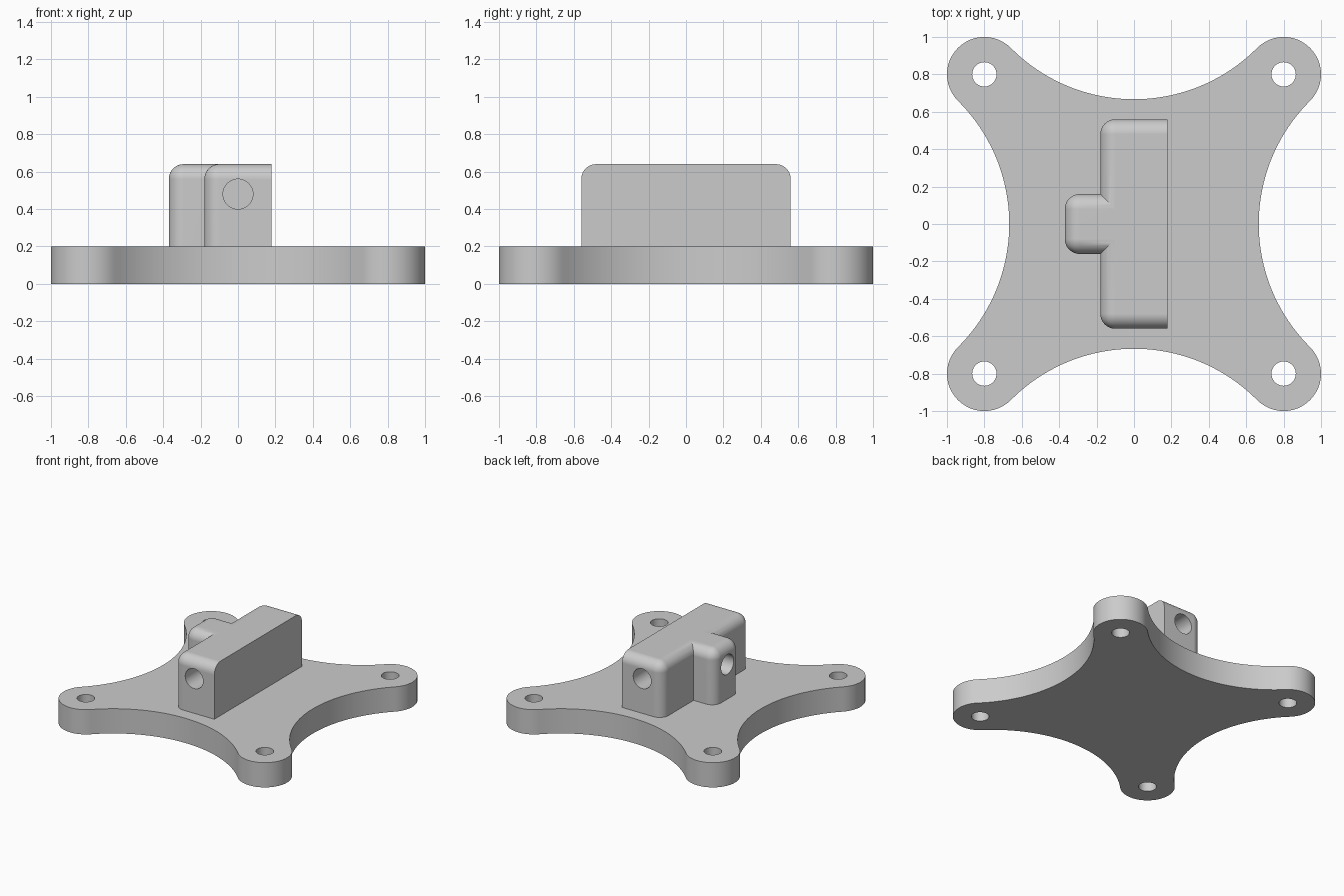
import bpy, bmesh, math
from mathutils import Matrix, Vector

if "Cube" in bpy.data.objects:
    bpy.data.objects.remove(bpy.data.objects["Cube"], do_unlink=True)

grey = bpy.data.materials.new("plain grey")
grey.use_nodes = True
colour = (0.6, 0.6, 0.6, 1)
grey.diffuse_color = colour
grey.node_tree.nodes["Principled BSDF"].inputs["Base Color"].default_value = colour


def make_object(name, bm):
    bmesh.ops.recalc_face_normals(bm, faces=bm.faces[:])
    mesh = bpy.data.meshes.new(name)
    bm.to_mesh(mesh)
    bm.free()
    mesh.materials.append(grey)
    obj = bpy.data.objects.new(name, mesh)
    bpy.context.collection.objects.link(obj)
    return obj


def rounded_block(name, x0, x1, half_y, z0, z1, radius):
    """Box rounded on its left end and its top, with the right end left square."""
    bm = bmesh.new()
    centre = Vector(((x0 + x1) / 2, 0, (z0 + z1) / 2))
    size = Matrix.Diagonal((x1 - x0, 2 * half_y, z1 - z0, 1))
    bmesh.ops.create_cube(bm, size=1, matrix=Matrix.Translation(centre) @ size)

    def is_round(edge):
        mid = (edge.verts[0].co + edge.verts[1].co) / 2
        left, top = mid.x < x0 + 1e-4, mid.z > z1 - 1e-4
        side = abs(mid.y) > half_y - 1e-4
        return left + top + side == 2

    edges = [e for e in bm.edges if is_round(e)]
    bmesh.ops.bevel(bm, geom=edges, offset=radius, segments=10, profile=0.5, affect='EDGES')
    return make_object(name, bm)


def rod(name, centre, axis, radius, length):
    bm = bmesh.new()
    turn = Vector(axis).to_track_quat('Z', 'Y').to_matrix().to_4x4()
    bmesh.ops.create_cone(bm, cap_ends=True, segments=48, radius1=radius, radius2=radius,
                          depth=length, matrix=Matrix.Translation(centre) @ turn)
    obj = make_object(name, bm)
    obj.hide_render = True
    return obj


def combine(target, other, operation):
    """Apply a boolean and throw the helper away."""
    mod = target.modifiers.new("boolean", 'BOOLEAN')
    mod.operation, mod.object, mod.solver = operation, other, 'EXACT'
    bpy.context.view_layer.objects.active = target
    bpy.ops.object.modifier_apply(modifier=mod.name)
    bpy.data.objects.remove(other, do_unlink=True)


def smooth(obj):
    bpy.ops.object.select_all(action='DESELECT')
    obj.select_set(True)
    bpy.context.view_layer.objects.active = obj
    bpy.ops.object.shade_smooth_by_angle(angle=math.radians(30))
    obj.modifiers.new("flat face normals", 'WEIGHTED_NORMAL').keep_sharp = True


# Base plate: round lugs joined by tangent concave arcs
LUG, LUG_R, WAIST, THICK = 0.8, 0.2, 0.667, 0.2
k = WAIST - LUG_R
arc_c = (2 * LUG ** 2 - k ** 2) / (2 * (LUG - k))
arc_r = arc_c - WAIST
tangent = math.atan2(arc_c - LUG, -LUG)
spread = tangent - math.pi / 4
half_arc = math.atan2(LUG, arc_c - LUG)

quarter = []
for i in range(25):  # lug
    a = math.pi / 4 - spread + 2 * spread * i / 24
    quarter.append(Vector((LUG + LUG_R * math.cos(a), LUG + LUG_R * math.sin(a), 0)))
for i in range(1, 40):  # concave side
    a = half_arc - 2 * half_arc * i / 40
    quarter.append(Vector((arc_r * math.sin(a), arc_c - arc_r * math.cos(a), 0)))

bm = bmesh.new()
outline = [bm.verts.new(Matrix.Rotation(q * math.pi / 2, 3, 'Z') @ p)
           for q in range(4) for p in quarter]
face = bm.faces.new(outline)
raised = bmesh.ops.extrude_face_region(bm, geom=[face])["geom"]
bmesh.ops.translate(bm, vec=(0, 0, THICK),
                    verts=[v for v in raised if isinstance(v, bmesh.types.BMVert)])
plate = make_object("base_plate", bm)

# Screw holes through the lugs
for sx in (-1, 1):
    for sy in (-1, 1):
        cutter = rod("screw_hole_cutter", (sx * LUG, sy * LUG, THICK / 2), (0, 0, 1), 0.065, 0.5)
        combine(plate, cutter, 'DIFFERENCE')
smooth(plate)

# Upright block with a side stub
block = rounded_block("socket_block", -0.18, 0.18, 0.56, THICK, 0.64, 0.08)
stub = rounded_block("socket_stub", -0.37, 0.05, 0.16, THICK, 0.64, 0.08)
combine(block, stub, 'UNION')

# Blind sockets in both ends and in the stub
DEPTH, SOCKET_Z = 0.32, 0.48
for centre, axis in (((0, -0.56, SOCKET_Z), (0, 1, 0)),
                     ((0, 0.56, SOCKET_Z), (0, 1, 0)),
                     ((-0.37, 0, SOCKET_Z), (1, 0, 0))):
    combine(block, rod("socket_cutter", centre, axis, 0.08, 2 * DEPTH), 'DIFFERENCE')
smooth(block)
